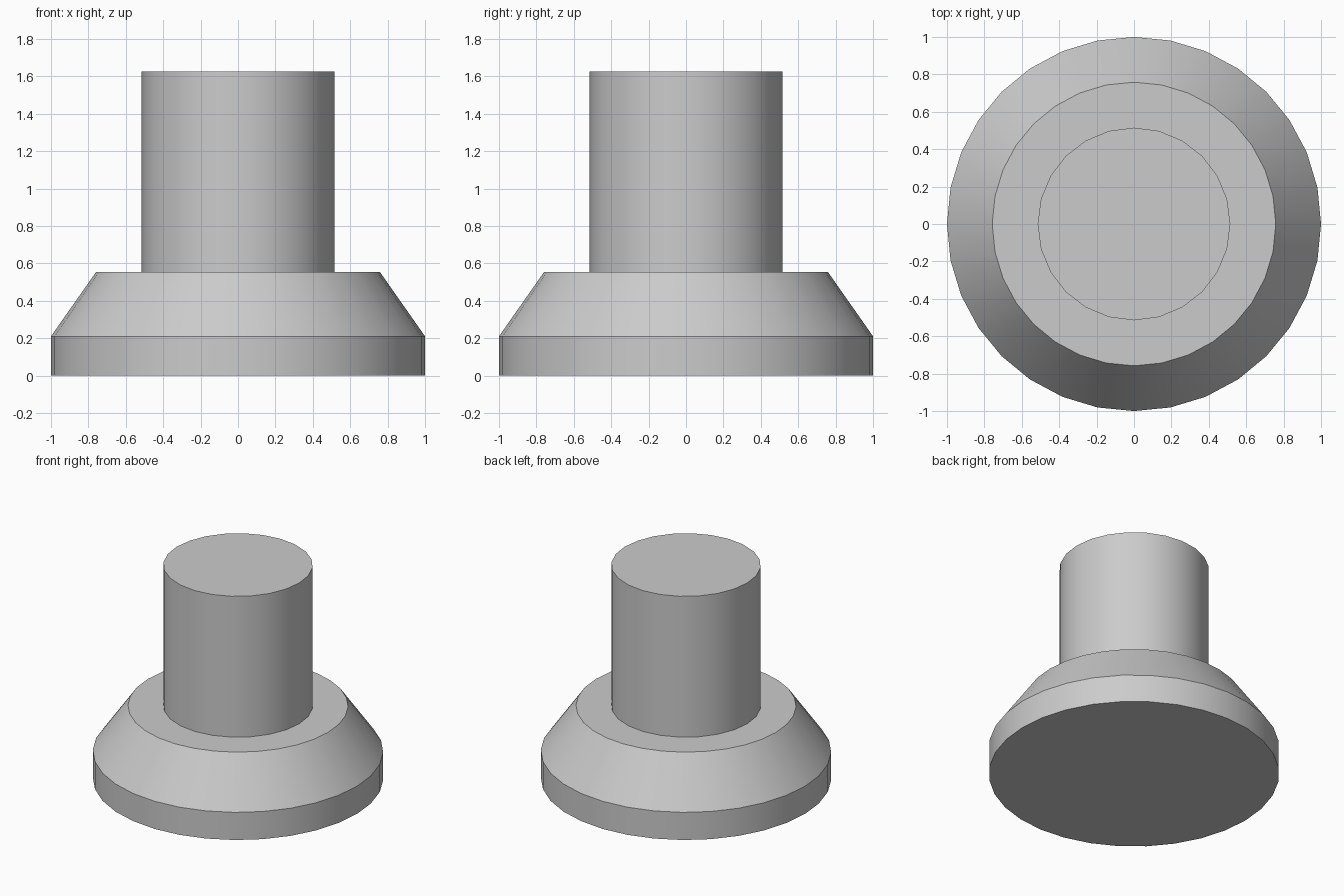
import bpy, bmesh
from math import cos, sin, tau, radians

if "Cube" in bpy.data.objects:
    bpy.data.objects.remove(bpy.data.objects["Cube"])

grey = bpy.data.materials.new("plain_grey")
grey.use_nodes = True
grey.diffuse_color = (0.6, 0.6, 0.6, 1)
grey.node_tree.nodes["Principled BSDF"].inputs["Base Color"].default_value = (0.6, 0.6, 0.6, 1)


def turned(name, profile, sides):
    """Solid of revolution from (radius, height) pairs, capped at both ends."""
    bm = bmesh.new()
    rings = [[bm.verts.new((r * cos(tau * i / sides), r * sin(tau * i / sides), z))
              for i in range(sides)] for r, z in profile]
    for low, high in zip(rings, rings[1:]):
        for i in range(sides):
            j = (i + 1) % sides
            bm.faces.new((low[i], low[j], high[j], high[i]))
    bm.faces.new(rings[0][::-1])
    bm.faces.new(rings[-1])
    mesh = bpy.data.meshes.new(name)
    bm.to_mesh(mesh)
    bm.free()
    mesh.materials.append(grey)
    obj = bpy.data.objects.new(name, mesh)
    bpy.context.collection.objects.link(obj)
    bpy.ops.object.select_all(action="DESELECT")
    obj.select_set(True)
    bpy.context.view_layer.objects.active = obj
    bpy.ops.object.shade_smooth_by_angle(angle=radians(30))
    return obj


# Flat disc with a tapered shoulder
turned("flared_base", [(1, 0), (1, 0.21), (0.758, 0.555)], 32)
# Upright cylinder seated on the shoulder
turned("post", [(0.515, 0.555), (0.515, 1.625)], 24)
